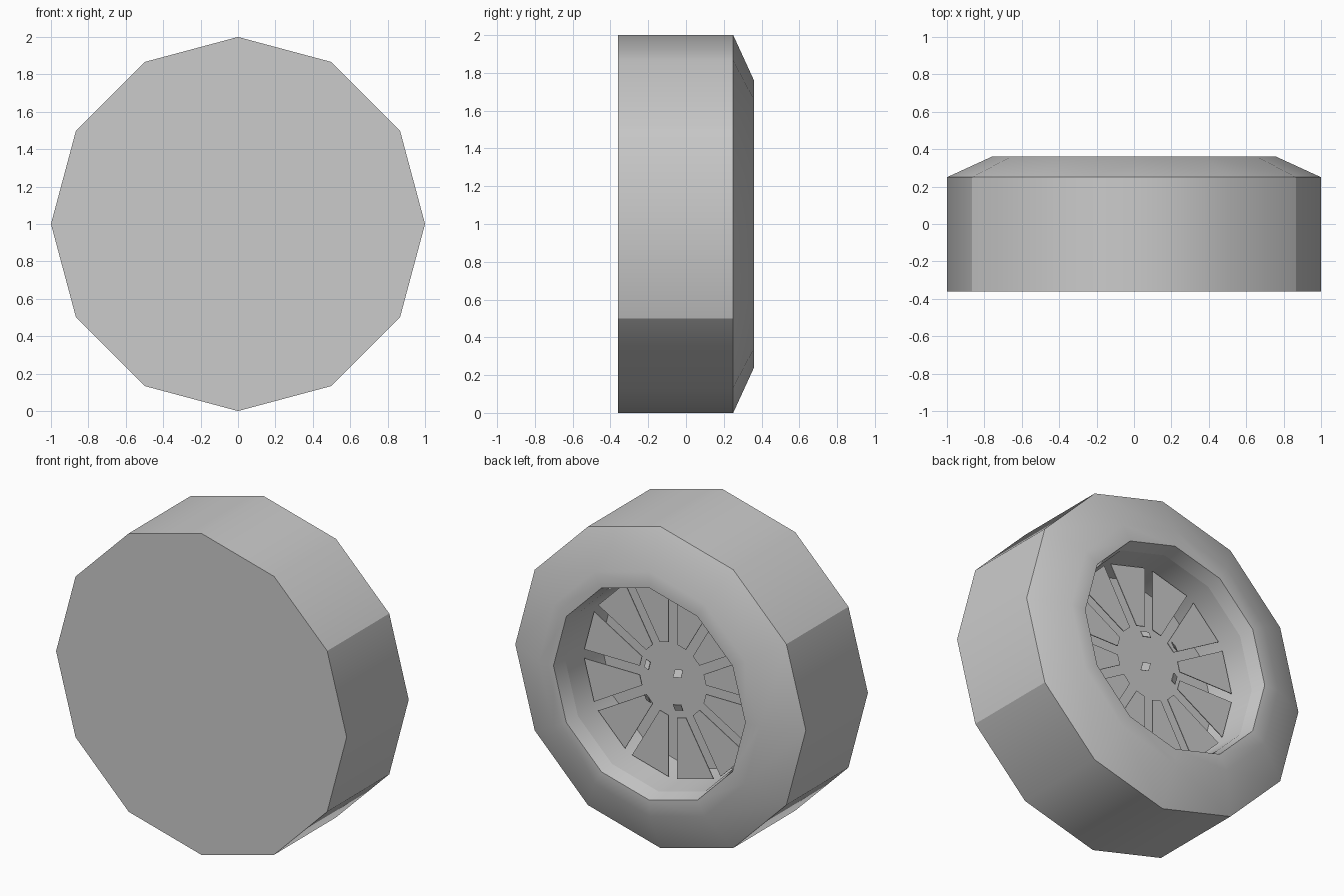
import bpy, bmesh, math
from mathutils import Matrix, Vector

if "Cube" in bpy.data.objects:
    bpy.data.objects.remove(bpy.data.objects["Cube"], do_unlink=True)

grey = bpy.data.materials.new("plain grey")
grey.use_nodes = True
grey.diffuse_color = (0.6, 0.6, 0.6, 1)
grey.node_tree.nodes["Principled BSDF"].inputs["Base Color"].default_value = (0.6, 0.6, 0.6, 1)

SIDES = 12
STEP = 2 * math.pi / SIDES


def finish(name, bm):
    """Turn a bmesh into a grey object whose axle sits at z = 1."""
    bmesh.ops.recalc_face_normals(bm, faces=bm.faces)
    mesh = bpy.data.meshes.new(name)
    bm.to_mesh(mesh)
    bm.free()
    mesh.materials.append(grey)
    obj = bpy.data.objects.new(name, mesh)
    obj.location.z = 1
    bpy.context.collection.objects.link(obj)
    return obj


def plate(name, points, thickness):
    """Thin plate facing +y from (x, y, z) corners."""
    bm = bmesh.new()
    face = bm.faces.new([bm.verts.new(p) for p in points])
    bm.normal_update()
    back = face.normal * -thickness
    if face.normal.y < 0:
        back = -back
    new = bmesh.ops.extrude_face_region(bm, geom=[face], use_keep_orig=True)
    bmesh.ops.translate(bm, vec=back, verts=[v for v in new["geom"] if isinstance(v, bmesh.types.BMVert)])
    return finish(name, bm)


# Wheel body: tread, bevelled shoulder, flat lip, rim well and its floor
profile = [(1, -0.36), (1, 0.25), (0.76, 0.36), (0.66, 0.36), (0.64, 0.27), (0.62, -0.05)]
bm = bmesh.new()
rings = [[bm.verts.new((r * math.cos(i * STEP), y, r * math.sin(i * STEP))) for i in range(SIDES)]
         for r, y in profile]
for a, b in zip(rings, rings[1:]):
    for i in range(SIDES):
        j = (i + 1) % SIDES
        bm.faces.new((a[i], a[j], b[j], b[i])).smooth = True
bm.faces.new(rings[0])
bm.faces.new(rings[-1])

# Crisp ring edges, except the soft lip, and four crisp tread corners
for k, ring in enumerate(rings):
    for i in range(SIDES):
        if k != 2:
            bm.edges.get((ring[i], ring[(i + 1) % SIDES])).smooth = False
for i in (1, 5, 7, 11):
    bm.edges.get((rings[0][i], rings[1][i])).smooth = False
finish("wheel_body", bm)

# Wedge panels hanging in the rim well with even gaps between them
gap, inner, outer, depth = 0.028, 0.23, 0.61, 0.13


def wedge_corner(radius, side):
    angle = side * (STEP / 2 - math.asin(gap / radius))
    return Vector((radius * math.cos(angle), depth, radius * math.sin(angle)))


corners = [wedge_corner(inner, -1), wedge_corner(outer, -1), wedge_corner(outer, 1), wedge_corner(inner, 1)]
for i in range(SIDES):
    turn = Matrix.Rotation((i + 0.5) * STEP, 3, "Y")
    plate(f"wedge_panel_{i + 1}", [turn @ c for c in corners], 0.005)

# Four small tilted lugs around the axle
for i in range(4):
    turn = Matrix.Rotation((i + 0.5) * math.pi / 2, 3, "Y")
    diamond = [(0.12, 0.25, 0), (0.15, 0.23, 0.03), (0.18, 0.21, 0), (0.15, 0.23, -0.03)]
    plate(f"lug_{i + 1}", [turn @ Vector(p) for p in diamond], 0.005)
